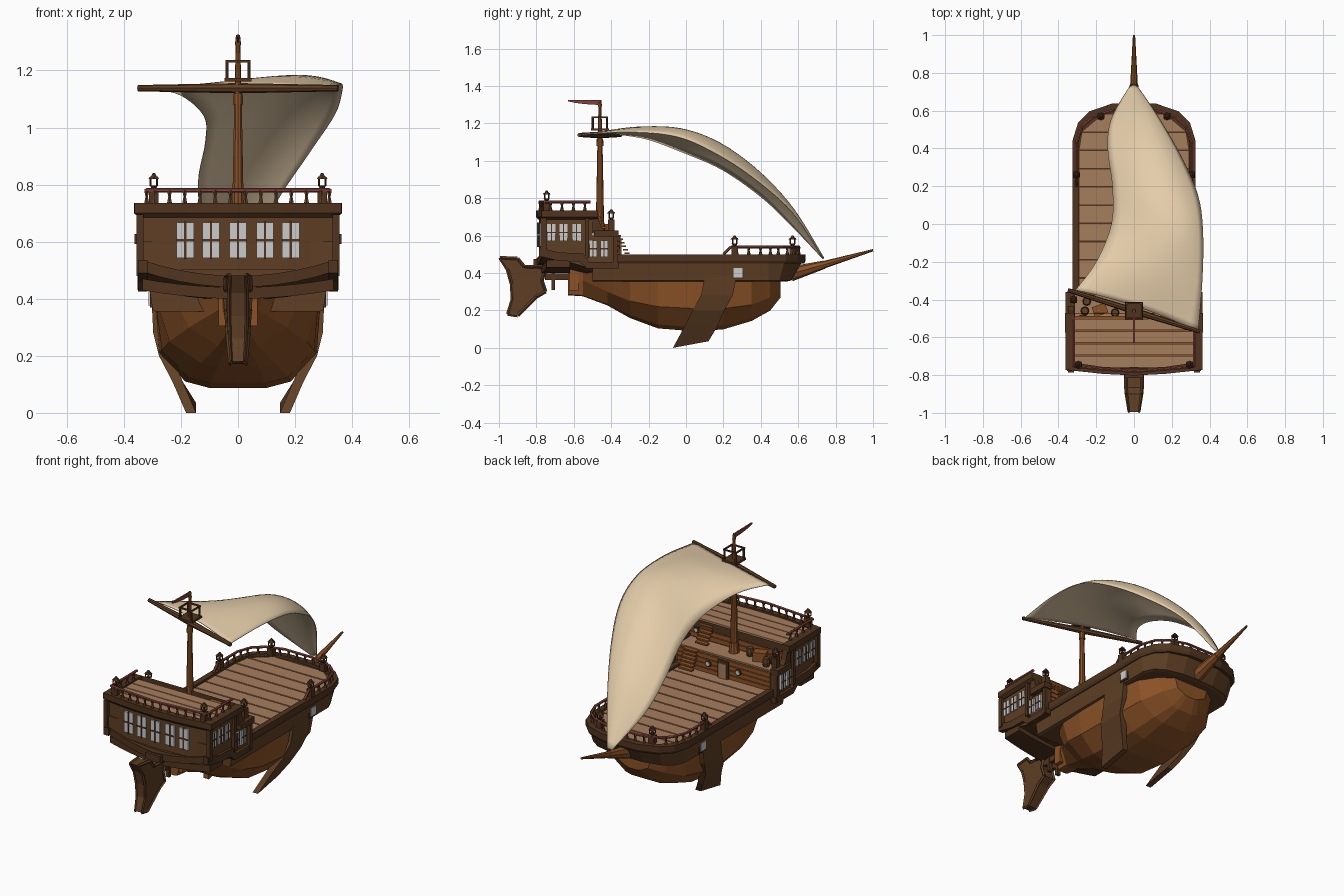
import bpy, bmesh, math
from mathutils import Vector, Matrix

if "Cube" in bpy.data.objects:
    bpy.data.objects.remove(bpy.data.objects["Cube"])

def mat(name, r, g, b):
    m = bpy.data.materials.new(name)
    m.diffuse_color = (r, g, b, 1)
    m.use_nodes = True
    m.node_tree.nodes["Principled BSDF"].inputs["Base Color"].default_value = m.diffuse_color
    return m

DARK = mat("dark_wood", .115, .05, .018)
TRIM = mat("trim_wood", .08, .034, .013)
HULL = mat("orange_wood", .26, .085, .02)
DECK = mat("deck_wood", .38, .21, .11)
RED = mat("red_wood", .23, .055, .045)
SAIL = mat("canvas", .78, .61, .40)
GLASS = mat("glass", .6, .6, .62)

class Part:
    """Collects simple solids into one named object."""
    def __init__(self, name, material):
        self.name, self.mat, self.bm = name, material, bmesh.new()
    def loft(self, rings, cap=True, closed=True, loop=False):
        vs = [[self.bm.verts.new(p) for p in r] for r in rings]
        n = len(rings[0])
        for a, b in zip(vs, vs[1:] + (vs[:1] if loop else [])):
            for i in range(n if closed else n - 1):
                j = (i + 1) % n
                self.bm.faces.new((a[i], a[j], b[j], b[i]))
        if cap and closed and not loop:
            self.bm.faces.new(vs[0])
            self.bm.faces.new(vs[-1])
        return self
    def box(self, c, size, rot=0):
        m = Matrix.Translation(c) @ Matrix.Rotation(rot, 4, 'Z') @ Matrix.Diagonal((*size, 1))
        bmesh.ops.create_cube(self.bm, size=1, matrix=m)
        return self
    def rod(self, a, b, r1, r2=None, n=8):
        a, b = Vector(a), Vector(b)
        m = Matrix.Translation((a + b) / 2) @ (b - a).to_track_quat('Z', 'Y').to_matrix().to_4x4()
        bmesh.ops.create_cone(self.bm, cap_ends=True, segments=n, radius1=r1,
                              radius2=r1 if r2 is None else r2, depth=(b - a).length, matrix=m)
        return self
    def prism(self, yz, x0, x1):
        return self.loft([[(x, y, z) for y, z in yz] for x in (x0, x1)])
    def done(self, mirror=False, smooth=False):
        bmesh.ops.recalc_face_normals(self.bm, faces=self.bm.faces)
        me = bpy.data.meshes.new(self.name)
        self.bm.to_mesh(me)
        me.materials.append(self.mat)
        ob = bpy.data.objects.new(self.name, me)
        bpy.context.collection.objects.link(ob)
        if mirror:
            ob.modifiers.new("mirror", 'MIRROR').use_mirror_merge = False
        if smooth:
            me.shade_smooth()
        return ob

def sym(half, z):
    """Half outline (x, y), ending on the centreline, to a full ring at height z."""
    return [(x, y, z) for x, y in half] + [(-x, y, z) for x, y in half[-2::-1]]

# Lower hull: lofted cross-sections (y, top w/z, bilge w/z, bottom w/z), with a chine and flat keel
p = Part("lower_hull", HULL)
secs = [(-.63, .05, .46, .05, .36, .035, .285), (-.55, .10, .46, .07, .36, .04, .28),
        (-.42, .24, .42, .17, .30, .07, .235), (-.30, .28, .37, .24, .25, .13, .175),
        (-.15, .287, .37, .267, .22, .175, .125), (.05, .288, .37, .276, .21, .185, .11),
        (.2, .287, .37, .268, .21, .175, .12), (.35, .265, .37, .24, .23, .14, .16),
        (.45, .20, .37, .17, .27, .09, .21), (.505, .12, .37, .10, .30, .05, .275)]
rings = []
for y, a, az, b, bz, c, cz in secs:
    half = [(a, az), (b, bz), (c, cz), (c * .55, cz - .12 * c)]
    rings.append([(x, y, z) for x, z in half] + [(-x, y, z) for x, z in half[::-1]])
p.loft(rings).done()

# Upper hull band, overhanging rim and deck
OUT = [(1, -.5), (1, .44), (.91, .535), (.72, .597), (.36, .637), (0, .64)]
def plan(w, k, z):
    return sym([(x * w, y if y < .44 else .44 + (y - .44) * k) for x, y in OUT], z)
Part("hull_band", DARK).loft([plan(.285, .5, .355), plan(.299, .62, .36), plan(.314, .9, .46)]).done()
Part("hull_rim", TRIM).loft([plan(.318, .96, .45), plan(.326, 1, .465), plan(.326, 1, .50),
                             plan(.292, .82, .50), plan(.292, .82, .45)], loop=True).done()
Part("deck_base", TRIM).loft([plan(.295, .84, .47), plan(.295, .84, .483)]).done()

def deck_half(y):
    pts = [(.288 * x, v if v < .44 else .44 + (v - .44) * .8) for x, v in OUT]
    for (x0, y0), (x1, y1) in zip(pts, pts[1:]):
        if y <= y1:
            return x0 + (x1 - x0) * (y - y0) / (y1 - y0)
    return 0
p = Part("deck_planks", DECK)
for i in range(10):
    y0 = -.378 + i * .0965
    y1 = y0 + .088
    a, b = deck_half(y0), deck_half(y1)
    p.loft([[(-a, y0, z), (a, y0, z), (b, y1, z), (-b, y1, z)] for z in (.478, .49)])
p.done()

# Gun-port windows and bowsprit
Part("port_frame", TRIM).box((.302, .278, .402), (.012, .066, .066)).done(mirror=True)
Part("port_glass", GLASS).box((.305, .278, .402), (.016, .05, .05)).done(mirror=True)
Part("bowsprit", HULL).rod((0, .56, .395), (0, .74, .445), .04, .022).rod(
    (0, .74, .445), (0, 1, .522), .02, .006).done()

# Side fins: sections follow a curve down and inward (z, y0, y1, x outer, x inner)
fin = [(.38, .10, .27, .302, .25), (.28, .08, .25, .297, .25), (.20, .035, .205, .277, .232),
       (.11, -.01, .165, .23, .194), (.0, -.07, .12, .182, .147)]
p = Part("side_fins", DARK)
p.loft([[(xo, y0, z), (xo, y1, z + .035 * (z < .05)), (xi, y1, z + .035 * (z < .05)), (xi, y0, z)]
        for z, y0, y1, xo, xi in fin])
p.done(mirror=True)

# Rudder shaped like a fish tail, with a raised edge, and its mount
RUD = [(-.995, .482), (-.90, .478), (-.865, .435), (-.745, .43), (-.77, .36), (-.75, .30),
       (-.80, .272), (-.90, .172), (-.953, .18), (-.928, .26), (-.933, .34), (-.955, .42)]
p = Part("rudder", DARK).prism(RUD, -.035, .035)
for a, b in zip(RUD, RUD[1:] + RUD[:1]):
    p.rod((-.042, *a), (-.042, *b), .009, n=4).rod((.042, *a), (.042, *b), .009, n=4)
for v in p.bm.verts:
    v.co.x *= (.55 + 1.1 * v.co.z) * min(1, .6 + 3 * (v.co.y + 1.0))
p.done()
p = Part("rudder_mount", TRIM)
for s in (-1, 1):
    p.box((s * .03, -.68, .38), (.02, .15, .035)).box((s * .03, -.71, .36), (.025, .02, .10))
p.done()
Part("stern_post", HULL).box((.055, -.60, .385), (.025, .05, .16)).done(mirror=True)

# Stern castle: underside, upper cabin, lower cabin
def under(y, ze, zc, w=.335):
    return [(w, y, .60), (w - .004, y, ze), (w * .5, y, ze * .4 + zc * .6), (0, y, zc),
            (-w * .5, y, ze * .4 + zc * .6), (.004 - w, y, ze), (-w, y, .60)]
Part("castle_lower", DARK).loft([under(-.765, .49, .46), under(-.65, .465, .42),
                                under(-.53, .43, .39), under(-.37, .43, .40)]).done()
def cast(dw, y1, z, d=0):
    return sym([(.335 + dw, y1), (.332 + dw, -.755 - d), (.17, -.776 - d), (0, -.785 - d)], z)
Part("castle_upper", DARK).loft([cast(0, -.5, .50), cast(.008, -.5, .70)]).done()
Part("castle_rim", TRIM).loft([cast(.012, -.475, .685, .005), cast(.03, -.47, .70, .017),
                               cast(.03, -.47, .735, .017), cast(-.02, -.47, .735, -.02),
                               cast(-.02, -.47, .685, -.02)], loop=True).done()
p = Part("upper_deck_planks", DECK)
for i in range(4):
    p.box((0, -.532 - i * .066, .72), (.63, .06, .012))
p.done()
Part("upper_deck_base", HULL).box((0, -.625, .70), (.64, .275, .032)).done()
Part("balcony_floor", DECK).box((0, -.435, .603), (.63, .12, .012)).done()
p = Part("castle_side_trim", TRIM)
p.box((.338, -.425, .61), (.05, .13, .035)).box((.344, -.762, .60), (.024, .03, .19))
p.box((.344, -.53, .59), (.022, .022, .22)).box((.341, -.378, .52), (.024, .024, .18))
p.prism([(-.785, .535), (-.68, .51), (-.55, .505), (-.52, .46), (-.36, .46), (-.36, .425), (-.53, .425),
         (-.57, .46), (-.68, .465), (-.785, .49)], .318, .35)
p.prism([(-.50, .70), (-.47, .70), (-.455, .65), (-.43, .62), (-.50, .62)], .318, .35)
p.done(mirror=True)
# Curved trim bands across the stern
p = Part("stern_bands", TRIM)
XS = [-.335 + .067 * i for i in range(11)]
for zt, zb, sag, yf, yb in ((.535, .495, .055, -.80, -.74), (.47, .43, .03, -.775, -.62)):
    p.loft([[(x, yf + .03 * abs(x) / .33, z - sag * (1 - (x / .335) ** 2)) for z in (zt, zb)] +
            [(x, yb, z - sag * (1 - (x / .335) ** 2)) for z in (zb, zt)] for x in XS])
p.box((0, -.785, .45), (.10, .06, .05)).done()

# Windows: glass with crossed bars, on the stern and the sides
g, b = Part("window_glass", GLASS), Part("window_bars", TRIM)
for x in (-.185, -.095, 0, .095, .185):
    y = -.787 + .055 * abs(x)
    g.box((x, y, .605), (.06, .014, .125))
    b.box((x, y, .605), (.008, .02, .13)).box((x, y, .605), (.06, .02, .008))
for y, z, w, h in ((-.72, .617, .045, .09), (-.655, .617, .045, .09), (-.585, .617, .045, .09),
                   (-.497, .53, .04, .09), (-.438, .53, .04, .09)):
    for s in (-1, 1):
        g.box((s * .338, y, z), (.014, w, h))
        b.box((s * .338, y, z), (.02, .006, h)).box((s * .338, y, z), (.02, w, .006))
g.done()
b.done()

# Castle front: plank walls, door, portholes
p = Part("castle_front_planks", HULL)
for i in range(4):
    p.box((0, -.366, .503 + i * .028), (.62, .014, .024))
for i in range(3):
    p.box((0, -.496, .627 + i * .03), (.64, .014, .026))
p.done()
Part("door_frame", TRIM).box((0, -.36, .54), (.07, .02, .11)).done()
Part("door", DECK).box((0, -.355, .535), (.05, .02, .09)).done()
Part("porthole_rings", TRIM).rod((.1, -.37, .55), (.1, -.352, .55), .02).rod((.27, -.5, .66), (.27, -.482, .66), .018).done(mirror=True)
Part("porthole_glass", GLASS).rod((.1, -.37, .55), (.1, -.349, .55), .013).rod((.27, -.5, .66), (.27, -.479, .66), .011).done(mirror=True)

# Stairs, crate and barrels
p = Part("stairs", HULL)
for i in range(6):
    p.box((.22, -.315 - i * .009, .505 + i * .019), (.09, .026, .009))
    p.box((.19, -.425 - i * .011, .625 + i * .018), (.08, .025, .009))
p.done()
Part("crate", HULL).box((-.18, -.455, .635), (.075, .055, .055), .35).done()
p = Part("barrels", DARK)
for x, y in ((-.26, -.46), (-.1, -.47), (-.25, -.41)):
    p.rod((x, y, .608), (x, y, .633), .018, .023).rod((x, y, .633), (x, y, .658), .023, .018)
p.done()

# Railings with turned balusters
def railing(name, pts, z0, z1, gap):
    r, bal = Part(name, RED), Part(name + "_balusters", DARK)
    for a, c in zip(pts, pts[1:]):
        r.rod((*a, z1), (*c, z1), .008, n=6)
        n = max(1, round((Vector(c) - Vector(a)).length / gap))
        for i in range(n):
            x, y = Vector(a).lerp(Vector(c), (i + .5) / n)
            h = (z0 + z1) / 2
            bal.rod((x, y, z0), (x, y, h), .010, .005, 6).rod((x, y, h), (x, y, z1), .005, .010, 6)
    r.done()
    bal.done()
bow = [(.305, .24), (.305, .43), (.275, .515), (.215, .568), (.11, .603)]
railing("bow_rail", bow + [(-x, y) for x, y in bow[::-1]], .50, .54, .055)
aft = [(.32, -.51), (.32, -.755), (0, -.782)]
railing("stern_rail", aft + [(-x, y) for x, y in aft[-2::-1]], .735, .78, .056)
Part("rail_ends", RED).rod((.305, .2, .50), (.305, .24, .54), .008, n=6).done(mirror=True)

# Lanterns on posts
p = Part("lanterns", TRIM)
for x, y, z, h in ((.305, .26, .50, .045), (.175, .57, .50, .045), (.295, -.745, .735, .05), (.32, -.40, .625, .06)):
    p.box((x, y, z + h / 2), (.034, .034, h)).rod((x, y, z + h), (x, y, z + h + .012), .008, .016, 6)
    for i in range(4):
        a = math.pi * (i / 2 + .25)
        q = (x + .016 * math.cos(a), y + .016 * math.sin(a))
        p.rod((*q, z + h + .01), (*q, z + h + .036), .004, n=4)
    p.rod((x, y, z + h + .034), (x, y, z + h + .043), .022, .016, 6).rod((x, y, z + h + .043), (x, y, z + h + .055), .012, .005, 6)
p.done(mirror=True)

# Mast, yard, crow's nest and flag
M = -.46
Part("mast", HULL).rod((0, M, .6), (0, M, .67), .032, .024, 10).rod((0, M, .67), (0, M, 1.08), .022, .014, 10).rod(
    (0, M, 1.08), (0, M, 1.12), .019, .017, 10).rod((0, M, 1.12), (0, M, 1.29), .012, .008).rod((0, M, 1.29), (0, M, 1.325), .011, .007).done()
p = Part("yard", DARK)
for x, y in ((-.35, -.35), (.35, -.57)):
    p.rod((0, M, 1.138), (x, y, 1.138), .018, .011)
p.done()
p = Part("crows_nest", TRIM).box((0, M, 1.167), (.095, .095, .012))
for s in (-1, 1):
    p.box((s * .04, M, 1.232), (.008, .088, .008)).box((0, M + s * .04, 1.232), (.088, .008, .008))
    for t in (-1, 1):
        p.rod((s * .038, M + t * .038, 1.165), (s * .038, M + t * .038, 1.232), .006, n=6)
p.done()
p = Part("flag", RED).loft([[(.004, y, z0), (.004, y, z1), (-.004, y, z1), (-.004, y, z0)] for y, z0, z1 in
                            ((-.46, 1.298, 1.324), (-.54, 1.303, 1.325), (-.59, 1.309, 1.326), (-.63, 1.318, 1.326))])
p.done()

# Sail: rows from yard to bow, each with left edge, belly and right edge
rows = [((-.31, -.35, 1.142), (.02, -.44, 1.155), (.34, -.57, 1.14)),
        ((-.20, -.20, 1.115), (.12, -.25, 1.18), (.362, -.30, 1.155)),
        ((-.12, 0, 1.04), (.16, -.02, 1.168), (.366, -.05, 1.13)),
        ((-.115, .20, .95), (.13, .19, 1.09), (.34, .15, 1.045)),
        ((-.14, .40, .81), (.08, .40, .935), (.25, .36, .91)),
        ((-.12, .56, .66), (.02, .575, .74), (.125, .575, .72)),
        ((-.02, .735, .475), (0, .74, .48), (.015, .735, .475))]
rows = [[Vector(q) for q in r] for r in rows]
def catmull(a, b, c, d, t):
    return b + .5 * t * (c - a + t * (2 * a - 5 * b + 4 * c - d + t * (3 * (b - c) + d - a)))
def column(k, s):
    i = min(int(s), len(rows) - 2)
    at = lambda j: rows[max(0, min(j, len(rows) - 1))][k]
    return catmull(at(i - 1), at(i), at(i + 1), at(i + 2), s - i)
grid = []
for s in range(31):
    L, C, R = (column(k, s / 5) for k in range(3))
    grid.append([L * (1 - t) * (1 - 2 * t) + C * 4 * t * (1 - t) + R * t * (2 * t - 1) for t in (j / 14 for j in range(15))])
sail = Part("sail", SAIL).loft(grid, closed=False).done(smooth=True)
sail.modifiers.new("thickness", 'SOLIDIFY').thickness = .004
